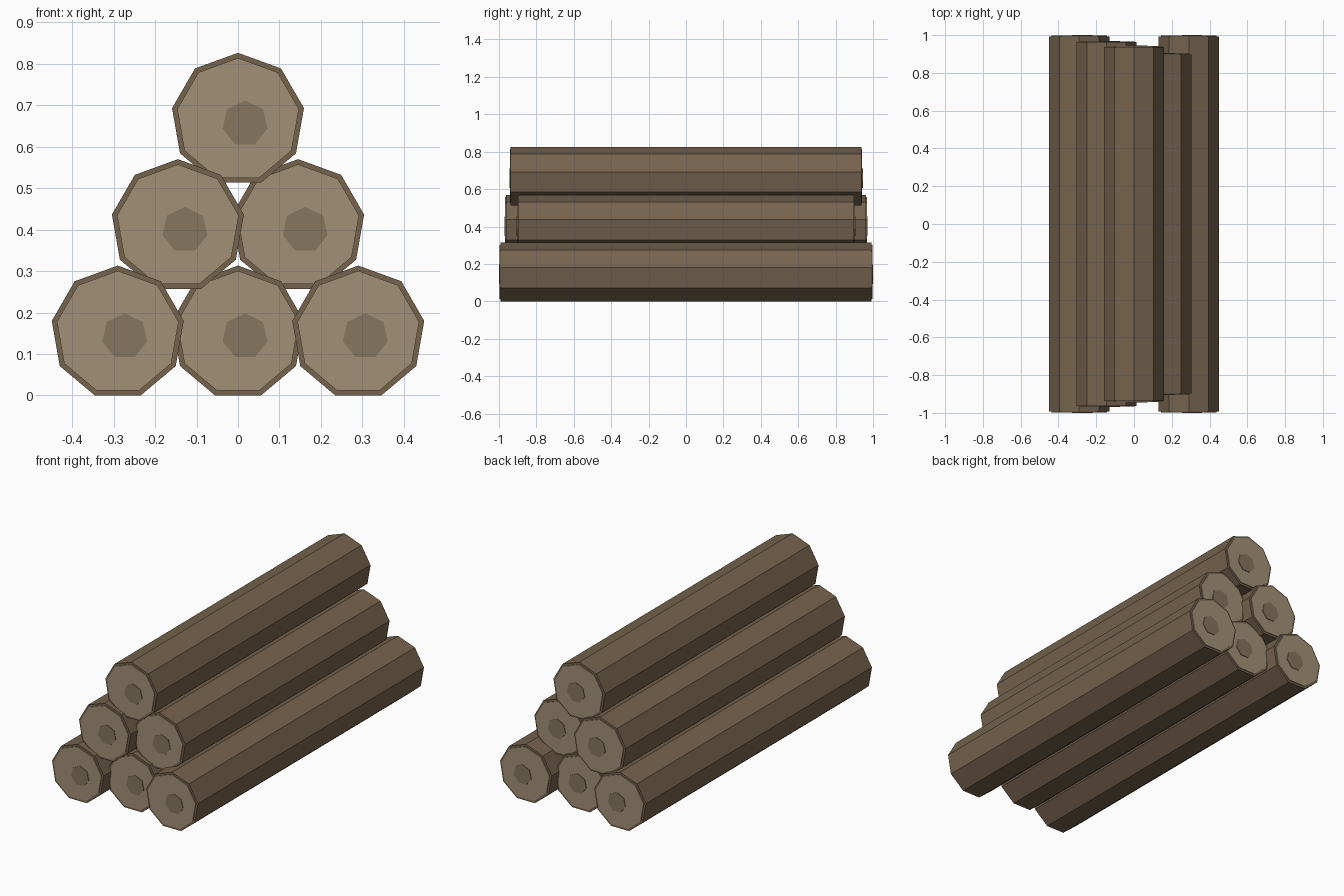
import bpy, bmesh
from math import sin, cos, tau

if "Cube" in bpy.data.objects:
    bpy.data.objects.remove(bpy.data.objects["Cube"])


def material(name, rgb):
    m = bpy.data.materials.new(name)
    m.diffuse_color = (*rgb, 1)
    m.use_nodes = True
    m.node_tree.nodes["Principled BSDF"].inputs["Base Color"].default_value = m.diffuse_color
    return m


BARK = material("bark", (0.18, 0.125, 0.075))
WOOD = material("cut_wood", (0.36, 0.28, 0.18))
CORE = material("heartwood", (0.24, 0.18, 0.11))


def prism(name, sides, radius, x, z, y0, y1, mat):
    """Flat-faced prism along y with one corner pointing up."""
    bm = bmesh.new()
    ring = [bm.verts.new((x + radius * sin(tau * i / sides), y0,
                          z + radius * cos(tau * i / sides))) for i in range(sides)]
    face = bm.faces.new(ring)
    ext = bmesh.ops.extrude_face_region(bm, geom=[face], use_keep_orig=True)
    verts = [g for g in ext["geom"] if isinstance(g, bmesh.types.BMVert)]
    bmesh.ops.translate(bm, verts=verts, vec=(0, y1 - y0, 0))
    bmesh.ops.recalc_face_normals(bm, faces=bm.faces)
    me = bpy.data.meshes.new(name)
    bm.to_mesh(me)
    bm.free()
    me.materials.append(mat)
    ob = bpy.data.objects.new(name, me)
    bpy.context.collection.objects.link(ob)
    return ob


R = 0.1615
BASE = R * cos(tau / 18)      # centre height of the bottom row
STEP_X, STEP_Z = 0.29, 0.2565

# Half lengths of the logs, row by row from the bottom
rows = [[0.993, 0.923, 0.993], [0.963, 0.898], [0.938]]

for r, row in enumerate(rows):
    for c, half in enumerate(row):
        x = (c - (len(row) - 1) / 2) * STEP_X
        z = BASE + r * STEP_Z
        tag = f"{r + 1}_{c + 1}"
        prism(f"log_{tag}", 9, R, x, z, -half, half, BARK)
        # Cut face and off-centre heartwood on both ends
        for end, s in (("front", -1), ("back", 1)):
            prism(f"cut_face_{end}_{tag}", 9, 0.149, x, z,
                  s * (half - 0.01), s * (half + 0.004), WOOD)
            prism(f"heartwood_{end}_{tag}", 7, 0.0555, x + 0.017, z - 0.009,
                  s * (half - 0.01), s * (half + 0.007), CORE)
